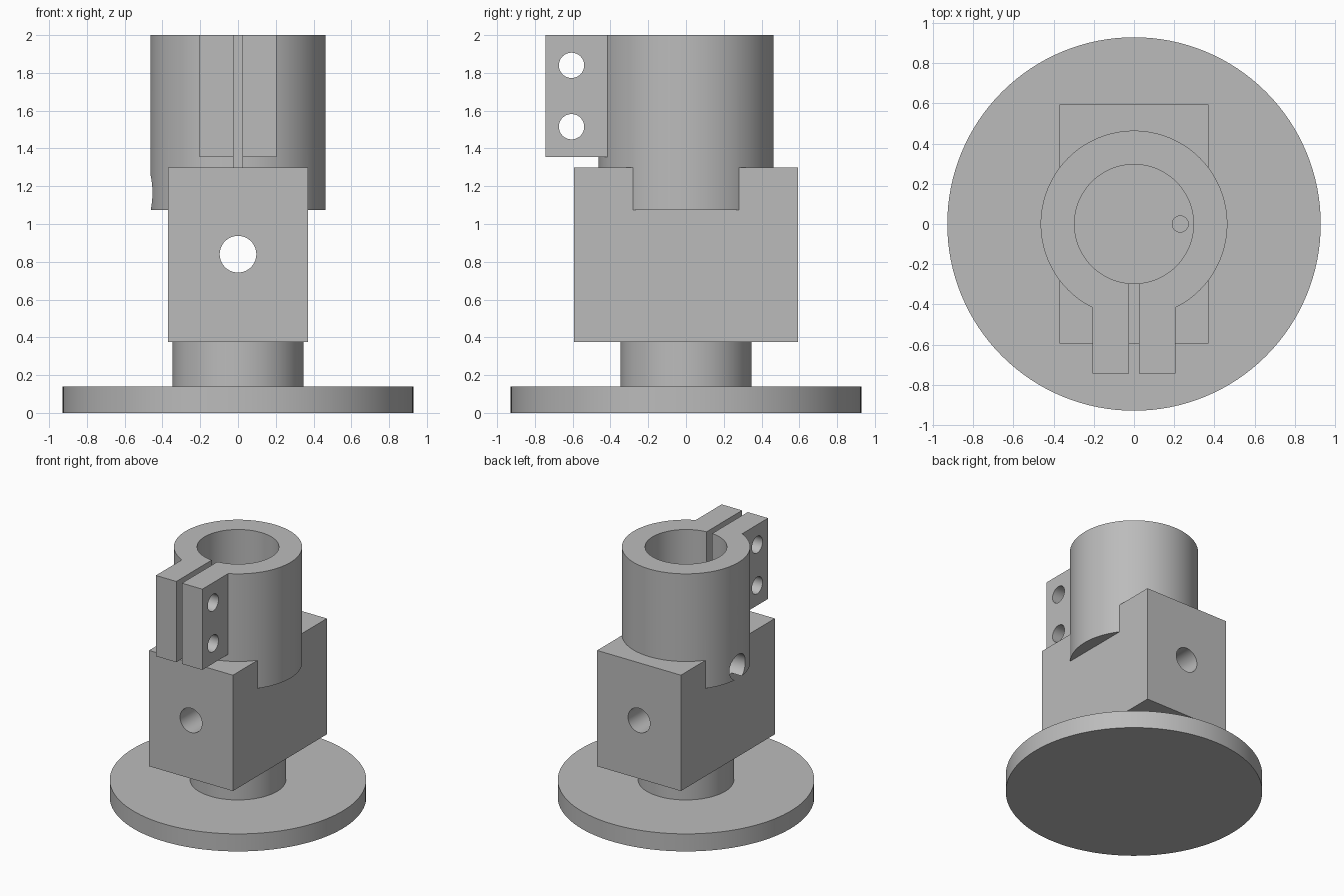
import bpy
from math import pi
from mathutils import Vector

cube = bpy.data.objects.get("Cube")
if cube:
    bpy.data.objects.remove(cube, do_unlink=True)

grey = bpy.data.materials.new("machined_grey")
grey.use_nodes = True
colour = (0.5, 0.5, 0.5, 1)
grey.diffuse_color = colour
grey.node_tree.nodes["Principled BSDF"].inputs["Base Color"].default_value = colour


def finish(ob, name):
    ob.name = name
    ob.data.materials.clear()
    ob.data.materials.append(grey)
    return ob


def rod(name, radius, start, end, sides=96):
    """Cylinder running from start to end."""
    a, b = Vector(start), Vector(end)
    rot = (b - a).to_track_quat('Z', 'Y').to_euler()
    bpy.ops.mesh.primitive_cylinder_add(vertices=sides, radius=radius,
                                        depth=(b - a).length,
                                        location=(a + b) / 2, rotation=rot)
    return finish(bpy.context.object, name)


def box(name, low, high):
    """Box between two opposite corners."""
    a, b = Vector(low), Vector(high)
    bpy.ops.mesh.primitive_cube_add(size=1, location=(a + b) / 2)
    ob = bpy.context.object
    ob.scale = b - a
    bpy.ops.object.transform_apply(location=False, rotation=False, scale=True)
    return finish(ob, name)


def combine(target, tool, operation):
    """Apply a boolean and remove the tool."""
    tool.hide_render = True
    mod = target.modifiers.new(operation.lower(), 'BOOLEAN')
    mod.operation = operation
    mod.solver = 'EXACT'
    mod.object = tool
    bpy.ops.object.select_all(action='DESELECT')
    bpy.context.view_layer.objects.active = target
    target.select_set(True)
    bpy.ops.object.modifier_apply(modifier=mod.name)
    bpy.data.objects.remove(tool, do_unlink=True)


def smooth(ob):
    bpy.ops.object.select_all(action='DESELECT')
    bpy.context.view_layer.objects.active = ob
    ob.select_set(True)
    bpy.ops.object.shade_smooth_by_angle(angle=pi / 6)


# Round foot with its short stem
foot = rod("round_foot", 0.928, (0, 0, 0), (0, 0, 0.14), 128)
combine(foot, rod("stem", 0.347, (0, 0, 0.07), (0, 0, 0.376)), 'UNION')

# Block, split sleeve and clamp ears as one body
body = box("clamp_body", (-0.37, -0.593, 0.375), (0.37, 0.593, 1.3))
combine(body, rod("sleeve", 0.464, (0, 0, 1.075), (0, 0, 2), 128), 'UNION')
combine(body, box("clamp_ears", (-0.205, -0.743, 1.355), (0.205, -0.35, 2)), 'UNION')

# Sleeve bore, clamp slit and small drilled hole in the bore floor
cutters = [
    rod("bore", 0.296, (0, 0, 1.064), (0, 0, 2.2), 128),
    box("slit", (-0.025, -0.9, 1.3), (0.025, -0.1, 2.2)),
    rod("floor_hole", 0.04, (0.23, 0, 0.85), (0.23, 0, 1.2), 32),
    # Cross hole through the block and side hole into the bore
    rod("cross_hole", 0.097, (0, -1, 0.84), (0, 1, 0.84), 64),
    rod("side_hole", 0.1, (-0.7, 0, 1.165), (-0.2, 0, 1.165), 64),
]
# Bolt holes through both ears
for z in (1.515, 1.84):
    cutters.append(rod("bolt_hole", 0.067, (-0.5, -0.606, z), (0.5, -0.606, z), 48))
for cutter in cutters:
    combine(body, cutter, 'DIFFERENCE')

for ob in (foot, body):
    smooth(ob)
